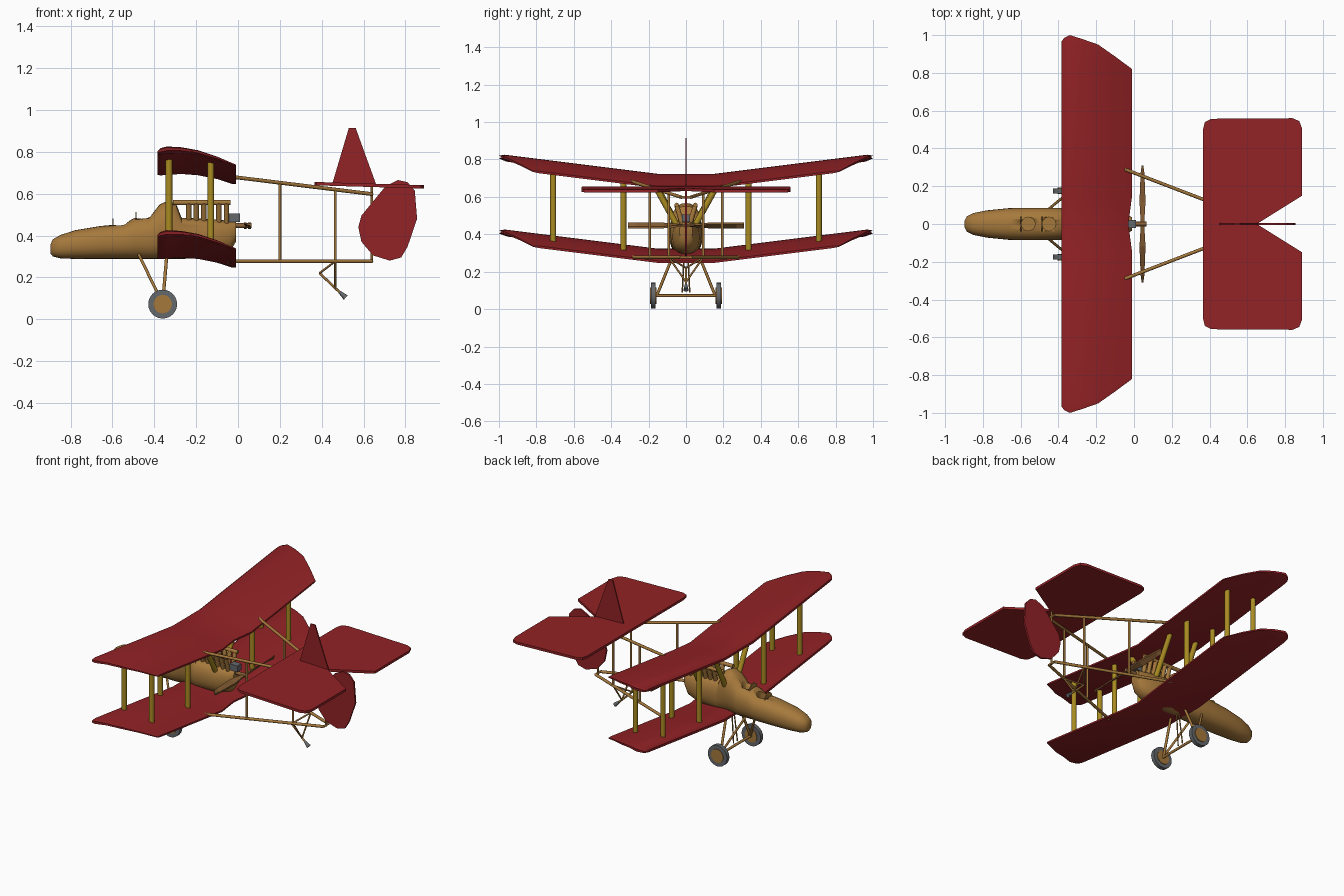
import bpy, bmesh, math
from mathutils import Vector

if "Cube" in bpy.data.objects:
    bpy.data.objects.remove(bpy.data.objects["Cube"])


def material(name, rgb):
    m = bpy.data.materials.new(name)
    m.diffuse_color = (*rgb, 1)
    m.use_nodes = True
    m.node_tree.nodes["Principled BSDF"].inputs["Base Color"].default_value = m.diffuse_color
    return m


RED = material("wing red", (0.29, 0.016, 0.019))
WOOD = material("body tan", (0.38, 0.19, 0.045))
STRUT = material("strut ochre", (0.40, 0.26, 0.016))
GREY = material("rubber and metal grey", (0.13, 0.14, 0.15))
DARK = material("propeller brown", (0.25, 0.115, 0.035))


def finish(bm, name, mat, smooth=None):
    bmesh.ops.recalc_face_normals(bm, faces=bm.faces[:])
    me = bpy.data.meshes.new(name)
    bm.to_mesh(me)
    bm.free()
    ob = bpy.data.objects.new(name, me)
    bpy.context.collection.objects.link(ob)
    me.materials.append(mat)
    if smooth:
        bpy.ops.object.select_all(action='DESELECT')
        ob.select_set(True)
        bpy.context.view_layer.objects.active = ob
        bpy.ops.object.shade_smooth_by_angle(angle=math.radians(smooth))
    return ob


def loft(name, rings, mat, smooth=None):
    bm = bmesh.new()
    vs = [[bm.verts.new(p) for p in r] for r in rings]
    n = len(rings[0])
    for a, b in zip(vs, vs[1:]):
        for i in range(n):
            bm.faces.new((a[i], a[(i + 1) % n], b[(i + 1) % n], b[i]))
    bm.faces.new(vs[0])
    bm.faces.new(vs[-1])
    return finish(bm, name, mat, smooth)


def rod(name, a, b, r, mat=WOOD, sides=12, r2=None):
    a, b = Vector(a), Vector(b)
    bm = bmesh.new()
    bmesh.ops.create_cone(bm, cap_ends=True, segments=sides, radius1=r,
                          radius2=r if r2 is None else r2, depth=(b - a).length)
    bmesh.ops.rotate(bm, verts=bm.verts, matrix=(b - a).to_track_quat('Z', 'Y').to_matrix())
    bmesh.ops.translate(bm, verts=bm.verts, vec=(a + b) / 2)
    return finish(bm, name, mat, 40)


def plate(name, outline, thick, mat):
    bm = bmesh.new()
    thick = Vector(thick)
    f = bm.faces.new([bm.verts.new(Vector(p) - thick / 2) for p in outline])
    ext = bmesh.ops.extrude_face_region(bm, geom=[f])['geom']
    bmesh.ops.translate(bm, vec=thick, verts=[v for v in ext if isinstance(v, bmesh.types.BMVert)])
    return finish(bm, name, mat)


# Wings: cambered section (x, top z, bottom z, tip y) with dihedral outside the centre
SECTION = [(-0.385, 0.705, 0.690, 0.965), (-0.37, 0.717, 0.687, 0.985), (-0.34, 0.723, 0.690, 1.0),
           (-0.27, 0.722, 0.694, 0.978), (-0.19, 0.711, 0.688, 0.95), (-0.10, 0.689, 0.670, 0.887),
           (-0.01, 0.658, 0.647, 0.82)]


def dihedral(y):
    return max(abs(y) - 0.15, 0) * 0.125


def wing_ring(k, drop):
    top, bottom = [], []
    for x, zt, zb, tip in SECTION:
        y = math.copysign({0: 0, 1: 0.15, 2: tip - 0.03, 3: tip}[abs(k)], k)
        if k == 0 and x > -0.05:
            x -= 0.02
        mid, half = (zt + zb) / 2, (zt - zb) / 2 * (0.45 if abs(k) == 3 else 1)
        base = mid + dihedral(y) - drop
        top.append((x, y, base + half))
        bottom.append((x, y, base - half))
    return top + bottom[::-1]


for name, drop in (("upper_wing", 0), ("lower_wing", 0.4)):
    loft(name, [wing_ring(k, drop) for k in range(-3, 4)], RED, 35)

# Nacelle body: (x, bottom z, top z, half width)
BODY = [(-0.897, 0.315, 0.355, 0.018), (-0.885, 0.300, 0.382, 0.040), (-0.85, 0.291, 0.402, 0.058),
        (-0.78, 0.288, 0.425, 0.072), (-0.66, 0.288, 0.445, 0.084), (-0.54, 0.288, 0.456, 0.086),
        (-0.50, 0.288, 0.482, 0.086), (-0.42, 0.288, 0.490, 0.086), (-0.375, 0.288, 0.548, 0.085),
        (-0.335, 0.288, 0.567, 0.084), (-0.295, 0.288, 0.550, 0.083), (-0.27, 0.288, 0.485, 0.082),
        (-0.12, 0.295, 0.478, 0.072), (-0.04, 0.320, 0.470, 0.052), (-0.01, 0.370, 0.465, 0.035)]


def body_ring(x, zb, zt, w, n=28):
    pts = []
    for i in range(n):
        c, s = math.cos(2 * math.pi * i / n), math.sin(2 * math.pi * i / n)
        pts.append((x, w * math.copysign(abs(c) ** 0.85, c),
                    (zb + zt) / 2 + (zt - zb) / 2 * math.copysign(abs(s) ** 0.9, s)))
    return pts


body = loft("nacelle_body", [body_ring(*s) for s in BODY], WOOD, 45)

# Two open cockpits cut into the top, each with a small windscreen
for i, (x, z) in enumerate(((-0.56, 0.455), (-0.45, 0.487))):
    cut = rod("cockpit_cutter_%d" % i, (x, 0, z - 0.08), (x, 0, z + 0.1), 0.036, WOOD, 20)
    cut.hide_render = True
    cut.hide_set(True)
    mod = body.modifiers.new("cockpit_%d" % i, 'BOOLEAN')
    mod.operation = 'DIFFERENCE'
    mod.object = cut
    arc = [(y / 100, 0.034 * math.sqrt(1 - (y / 4.2) ** 2)) for y in range(-4, 5)]
    plate("windscreen_%d" % i, [(x - 0.038, y, z - 0.025 + h * 1.5) for y, h in arc],
          (0.006, 0, 0), WOOD)

# Engine: two banks of upright cylinders with manifolds, and a grey gearbox
for s in (-1, 1):
    for i in range(6):
        x = -0.235 + i * 0.036
        rod("engine_cylinder", (x, s * 0.02, 0.45), (x, s * 0.05, 0.555), 0.013)
    rod("exhaust_manifold", (-0.31, s * 0.05, 0.557), (-0.035, s * 0.05, 0.557), 0.012)
plate("gearbox", [(-0.045, -0.022, 0.485), (0.01, -0.022, 0.485), (0.01, 0.022, 0.485),
                  (-0.045, 0.022, 0.485)], (0, 0, 0.04), GREY)

# Pusher propeller
rod("propeller_shaft", (-0.03, 0, 0.447), (0.065, 0, 0.447), 0.012, DARK)
rings = []
for y, w in ((-0.31, 0.004), (-0.27, 0.01), (-0.12, 0.016), (0, 0.009), (0.12, 0.016),
             (0.27, 0.01), (0.31, 0.004)):
    t = (y > 0) - (y < 0)
    rings.append([(0.045 + dx * w, y, 0.447 + t * dx * 0.010 + dz)
                  for dx, dz in ((-1, -0.005), (1, -0.005), (1, 0.005), (-1, 0.005))])
loft("propeller_blades", rings, DARK)

# Wing struts and cabane struts
for s in (-1, 1):
    for x, zt in ((-0.33, 0.705), (-0.13, 0.685)):
        for y in (0.335, 0.71):
            z = zt + dihedral(y)
            rod("wing_strut", (x, s * y, z - 0.4), (x, s * y, z), 0.016, STRUT)
        rod("cabane_strut", (x, s * 0.05, 0.45), (x, s * 0.18, zt), 0.016, STRUT)


# Tail booms converge towards the rear post
def boom(x, s, upper):
    t = (x + 0.05) / 0.69
    return (x, s * (0.29 - 0.265 * t), 0.683 - 0.085 * t if upper else 0.277)


for s in (-1, 1):
    for up in (True, False):
        rod("tail_boom", boom(-0.05, s, up), boom(0.64, s, up), 0.009)
    for x in (0.2, 0.465):
        rod("boom_strut", boom(x, s, True), boom(x, s, False), 0.007)
    rod("skid_brace", boom(0.465, s, False), (0.465, 0, 0.145), 0.005)
    rod("skid_front_brace", boom(0.465, s, False), (0.39, 0, 0.22), 0.005)
rod("rear_post", (0.64, 0, 0.27), (0.64, 0, 0.64), 0.006)
rod("rear_lower_spacer", boom(0.64, -1, False), boom(0.64, 1, False), 0.007)
rod("rear_upper_spacer", boom(0.64, -1, True), boom(0.64, 1, True), 0.007)
rod("tail_skid", (0.39, 0, 0.22), (0.495, 0, 0.12), 0.006)
rod("skid_shoe", (0.485, 0, 0.13), (0.515, 0, 0.103), 0.007, GREY, 12, 0.014)

# Tailplane with rear notch
half = [(0.89, 0.15), (0.89, 0.505), (0.875, 0.545), (0.84, 0.56), (0.41, 0.557), (0.375, 0.54),
        (0.365, 0.50)]
outline = [(0.65, 0)] + half + [(x, -y) for x, y in half[::-1]]
plate("tailplane", [(x, y, 0.648 - 0.03 * (x - 0.365)) for x, y in outline], (0, 0, 0.016), RED)

# Fin and rudder
plate("fin", [(0.45, 0, 0.645), (0.66, 0, 0.645), (0.562, 0, 0.915), (0.53, 0, 0.915)],
      (0, 0.008, 0), RED)
RUDDER = [(0.765, 0.665), (0.81, 0.655), (0.845, 0.615), (0.856, 0.48), (0.81, 0.345), (0.78, 0.295),
          (0.725, 0.28), (0.645, 0.305), (0.59, 0.37), (0.575, 0.44), (0.59, 0.495), (0.635, 0.55),
          (0.705, 0.635)]
plate("rudder", [(x, 0, z) for x, z in RUDDER], (0, 0.012, 0), RED)

# Landing gear: wheels, hubs, axle and legs
for s in (-1, 1):
    rod("tyre", (-0.36, s * 0.162, 0.072), (-0.36, s * 0.188, 0.072), 0.069, GREY, 24)
    rod("wheel_hub", (-0.36, s * 0.158, 0.072), (-0.36, s * 0.192, 0.072), 0.044, WOOD, 24)
    rod("front_leg", (-0.475, s * 0.06, 0.31), (-0.36, s * 0.155, 0.075), 0.007)
    rod("rear_leg", (-0.34, s * 0.06, 0.31), (-0.36, s * 0.155, 0.075), 0.008)
    rod("gear_brace", (-0.34, s * 0.01, 0.30), (-0.36, s * 0.02, 0.09), 0.004)
rod("axle", (-0.36, -0.17, 0.072), (-0.36, 0.17, 0.072), 0.008)
